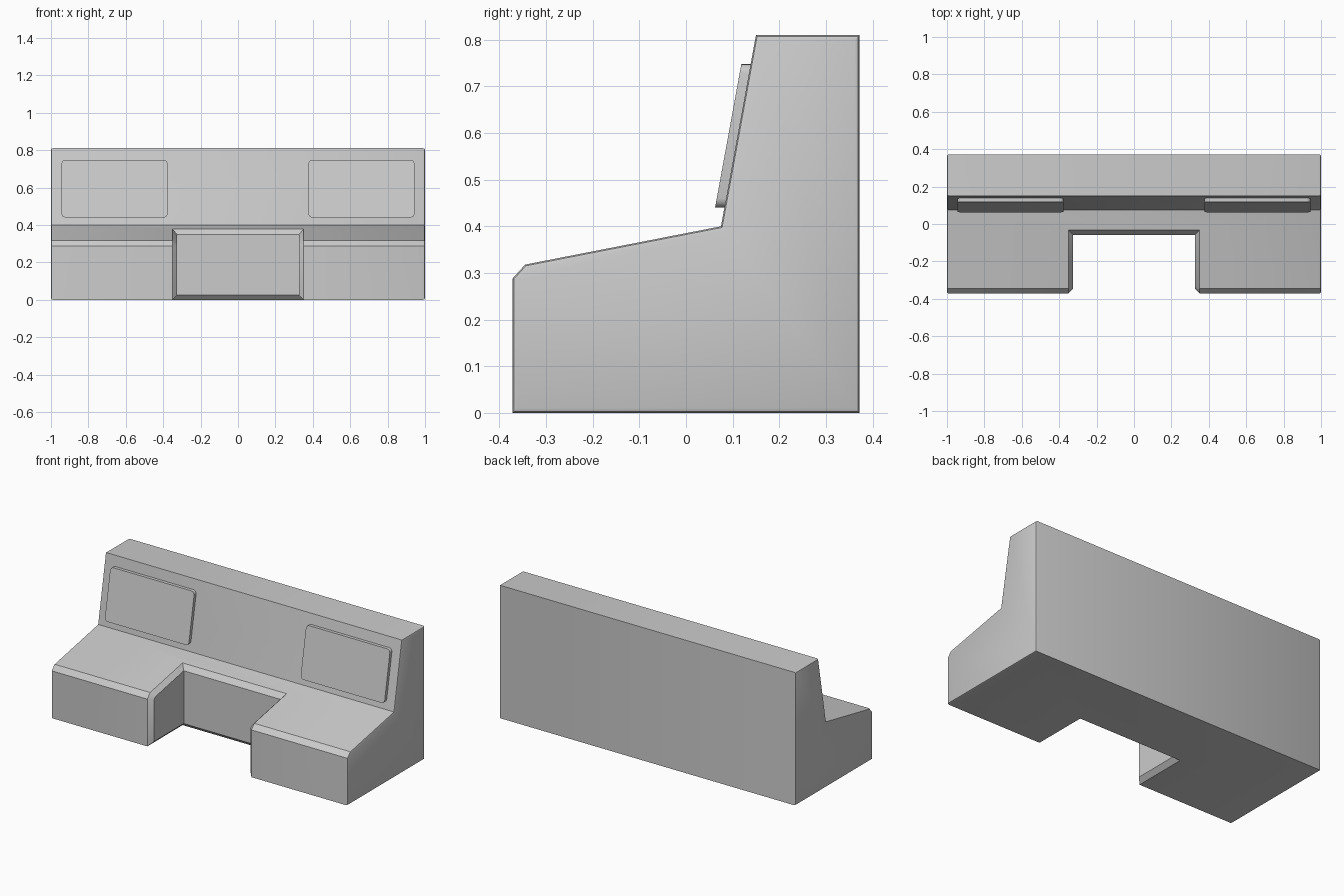
import bpy, bmesh, math

if "Cube" in bpy.data.objects:
    bpy.data.objects.remove(bpy.data.objects["Cube"])

NOTCH_X, NOTCH_Y = 0.325, -0.058


def mesh_object(name, bm):
    bmesh.ops.recalc_face_normals(bm, faces=bm.faces)
    mesh = bpy.data.meshes.new(name)
    bm.to_mesh(mesh)
    bm.free()
    ob = bpy.data.objects.new(name, mesh)
    bpy.context.collection.objects.link(ob)
    return ob


def prism(name, points, offset):
    """Close a planar outline and extrude it by an offset."""
    bm = bmesh.new()
    face = bm.faces.new([bm.verts.new(p) for p in points])
    ext = bmesh.ops.extrude_face_region(bm, geom=[face], use_keep_orig=True)
    moved = [v for v in ext["geom"] if isinstance(v, bmesh.types.BMVert)]
    bmesh.ops.translate(bm, verts=moved, vec=offset)
    return mesh_object(name, bm)


def smooth(ob, angle):
    bpy.ops.object.select_all(action='DESELECT')
    ob.select_set(True)
    bpy.context.view_layer.objects.active = ob
    bpy.ops.object.shade_smooth_by_angle(angle=math.radians(angle))


# Console body: side profile swept across the width
profile = [(-0.372, 0), (-0.372, 0.288), (-0.345, 0.318), (0.075, 0.40),
           (0.15, 0.81), (0.372, 0.81), (0.372, 0)]
body = prism("console_body", [(-1, y, z) for y, z in profile], (2, 0, 0))

# Knee recess cut from the front
cutter = prism("recess_cutter",
               [(-NOTCH_X, -0.6, -0.1), (NOTCH_X, -0.6, -0.1),
                (NOTCH_X, NOTCH_Y, -0.1), (-NOTCH_X, NOTCH_Y, -0.1)], (0, 0, 0.8))
cutter.hide_render = True
mod = body.modifiers.new("recess", 'BOOLEAN')
mod.operation, mod.solver, mod.object = 'DIFFERENCE', 'EXACT', cutter
bpy.context.view_layer.objects.active = body
bpy.ops.object.modifier_apply(modifier=mod.name)
bpy.data.objects.remove(cutter)

# Chamfer the recess rim and round the edges of both end faces
bm = bmesh.new()
bm.from_mesh(body.data)
bm.normal_update()
rim = [e for e in bm.edges if e.is_convex
       and all(abs(v.co.x) < NOTCH_X + 0.01 for v in e.verts)]
bmesh.ops.bevel(bm, geom=rim, offset=0.026, offset_type='OFFSET', segments=1,
                profile=0.5, affect='EDGES', clamp_overlap=False)
ends = [e for e in bm.edges
        if abs(sum(v.co.x for v in e.verts)) > 1.999]
bmesh.ops.bevel(bm, geom=ends, offset=0.01, offset_type='OFFSET', segments=2,
                profile=0.5, affect='EDGES')
bm.to_mesh(body.data)
bm.free()
smooth(body, 30)


# Raised rounded panels lying on the sloped back
def panel_outline(x0, x1, z0, z1, r, steps=4):
    corners = [(x1 - r, z1 - r), (x0 + r, z1 - r), (x0 + r, z0 + r), (x1 - r, z0 + r)]
    pts = []
    for i, (cx, cz) in enumerate(corners):
        for k in range(steps + 1):
            a = math.pi / 2 * (i + k / steps)
            x, z = cx + r * math.cos(a), cz + r * math.sin(a)
            pts.append((x, 0.075 + (z - 0.40) * 0.075 / 0.41 - 0.02, z))
    return pts


for side, cx in (("left", -0.66), ("right", 0.66)):
    outline = panel_outline(cx - 0.283, cx + 0.283, 0.44, 0.748, 0.02)
    panel = prism(side + "_screen_panel", outline, (0, 0.028, 0))
    smooth(panel, 30)
